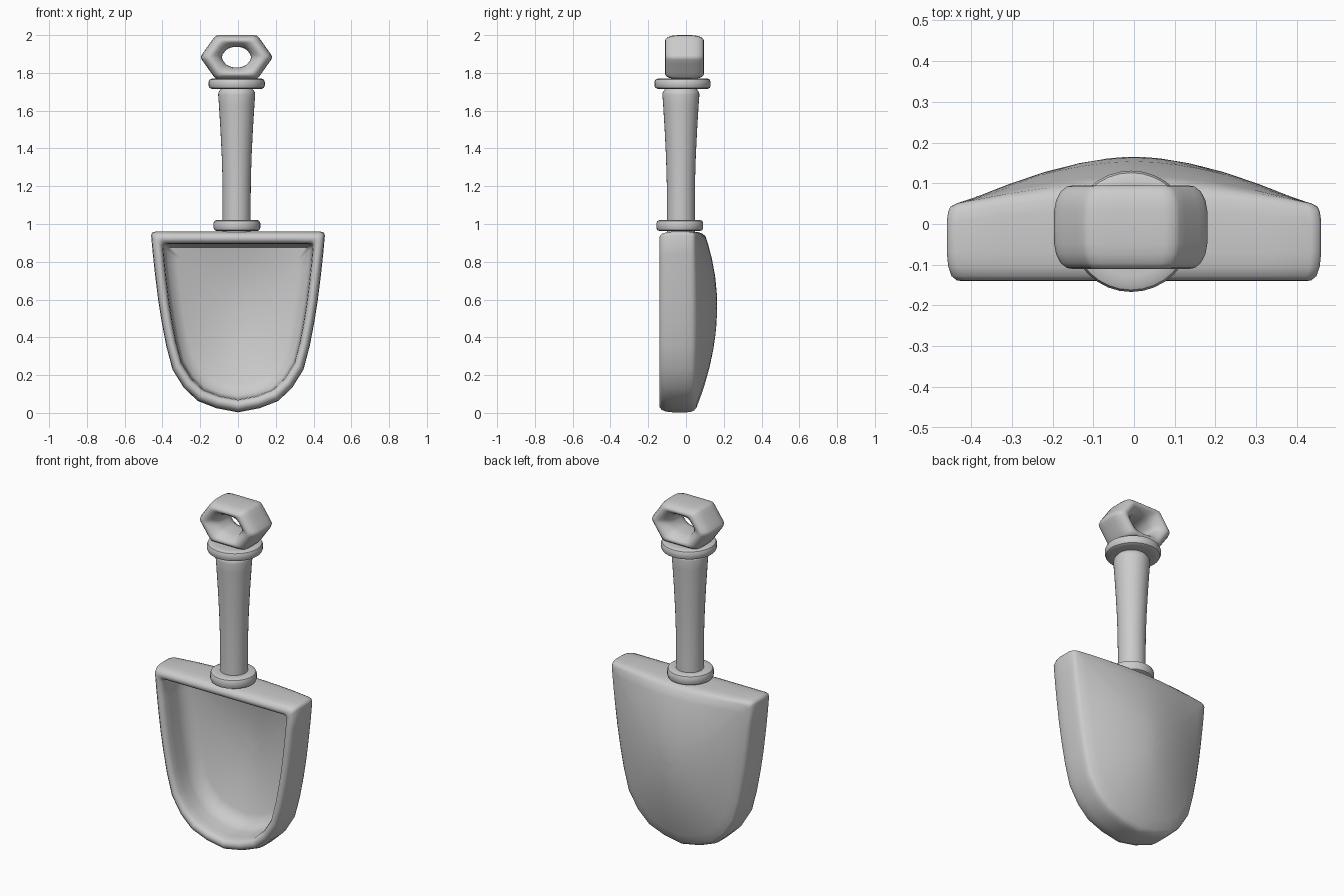
import bpy, bmesh, math

if "Cube" in bpy.data.objects:
    bpy.data.objects.remove(bpy.data.objects["Cube"])


def loft(name, rings, cap=True, angle=40):
    """Skin a list of equal-length rings; cap the ends or join them in a loop."""
    bm = bmesh.new()
    vs = [[bm.verts.new(p) for p in r] for r in rings]
    n = len(vs[0])
    for i in range(len(vs) - (1 if cap else 0)):
        a, b = vs[i], vs[(i + 1) % len(vs)]
        for j in range(n):
            k = (j + 1) % n
            bm.faces.new((a[j], a[k], b[k], b[j]))
    if cap:
        for r in (vs[0], vs[-1]):
            c = bm.verts.new(sum((v.co for v in r), r[0].co * 0) / n)
            for j in range(n):
                bm.faces.new((r[j], r[(j + 1) % n], c))
    bmesh.ops.recalc_face_normals(bm, faces=bm.faces)
    me = bpy.data.meshes.new(name)
    bm.to_mesh(me)
    bm.free()
    ob = bpy.data.objects.new(name, me)
    bpy.context.collection.objects.link(ob)
    bpy.ops.object.select_all(action='DESELECT')
    ob.select_set(True)
    bpy.context.view_layer.objects.active = ob
    bpy.ops.object.shade_smooth_by_angle(angle=math.radians(angle))
    return ob


def turned(name, profile, cx, cy, n=32):
    """Round part from (radius, z) pairs."""
    return loft(name, [[(cx + r * math.cos(2 * math.pi * i / n),
                         cy + r * math.sin(2 * math.pi * i / n), z)
                        for i in range(n)] for r, z in profile])


# Blade: half outline from top centre to tip, then mirrored
half = [(0, .96), (.11, .96), (.22, .96), (.33, .96), (.435, .96), (.454, .955), (.46, .94),
        (.451, .84), (.439, .73), (.423, .6), (.404, .48), (.38, .355), (.347, .23),
        (.287, .133), (.213, .063), (.115, .025), (0, .003)]
outline = half + [(-x, z) for x, z in half[-2:0:-1]]
CZ = .49


def half_width(z):
    for (x0, z0), (x1, z1) in zip(half[5:], half[6:]):
        if z >= z1:
            return x0 + (x1 - x0) * (z - z0) / (z1 - z0)
    return .01


def back_y(x, z):
    """Bulging back surface."""
    drop = .07 * ((z - .57) / .39) ** 2 if z > .57 else .12 * ((.57 - z) / .567) ** 2
    fx = max(0, 1 - abs(x / half_width(z)) ** 1.8)
    return .045 + (.12 - drop) * fx


def blade_ring(s, y=None, back=0.0):
    ring = []
    for x, z in outline:
        px, pz = x * s, CZ + (z - CZ) * s
        if y is None:  # curved back or scoop floor
            yy = back_y(px, pz) - back
        else:  # side wall, following the bowed top edge at the back
            top = .04 * (1 - (x / .46) ** 2) if z > .93 else 0
            yy = y + top * max(0, min(1, (y + .07) / .11))
        ring.append((px, yy, pz))
    return ring


rings = [blade_ring(s) for s in (.06, .15, .3, .5, .7, .85, .95)]
rings += [blade_ring(s, y) for s, y in (
    (.98, .043), (.993, .03), (1, .005), (1, -.07), (.992, -.105), (.975, -.128),
    (.945, -.139), (.915, -.14), (.885, -.133), (.868, -.115), (.86, -.08), (.852, -.02))]
rings += [blade_ring(s, None, .03) for s in (.82, .7, .5, .3, .15, .06)]
loft("scoop_blade", rings, angle=60)


# Handle shaft and its two collars
def collar(r, z0, z1):
    b = .018
    return [(r - .04, z0), (r - b, z0), (r - .005, z0 + .006), (r, z0 + b),
            (r, z1 - b), (r - .005, z1 - .006), (r - b, z1), (r - .04, z1)]


turned("lower_collar", collar(.124, .962, 1.022), -.006, -.033)
turned("upper_collar", collar(.149, 1.715, 1.77), -.007, -.018)
turned("handle_shaft", [(.074, .95), (.074, 1.1), (.075, 1.23), (.079, 1.36), (.086, 1.5),
                        (.094, 1.63), (.098, 1.685), (.096, 1.698), (.086, 1.712),
                        (.07, 1.73)], -.007, -.027)

# Hexagonal grip, its faces dished down to a rounded hole
hexa = [(.193, .0), (.11, .117), (-.11, .117), (-.193, .0), (-.11, -.117), (.11, -.117)]
soft = []
for i, (x, z) in enumerate(hexa):  # blunt every corner slightly
    for (qx, qz), t in ((hexa[i - 1], .3), (hexa[i - 1], .12), ((x, z), 0),
                        (hexa[(i + 1) % 6], .12), (hexa[(i + 1) % 6], .3)):
        k = 1 if t else .98
        soft.append(((x + (qx - x) * t) * k, (z + (qz - z) * t) * k))


def grip_ring(s, y):
    """Hexagon outside, blending to an ellipse at the hole."""
    t = max(0, min(1, (.75 - s) / .3))
    ring = []
    for x, z in soft:
        a = math.atan2(z / .117, x / .17)
        ex, ez = .076 / .4 * math.cos(a), .055 / .4 * math.sin(a)
        ring.append((-.008 + (x + (ex - x) * t) * s, -.008 + y,
                     1.883 + (z + (ez - z) * t) * s))
    return ring


side = [(.4, .0), (.405, .035), (.44, .062), (.53, .083), (.64, .097), (.74, .103),
        (.83, .1), (.91, .088), (.97, .066), (.995, .04)]
grip = [grip_ring(s, y) for s, y in side] + [grip_ring(1, 0)]
grip += [grip_ring(s, -y) for s, y in side[:0:-1]]
loft("hex_grip", grip, cap=False, angle=65)
